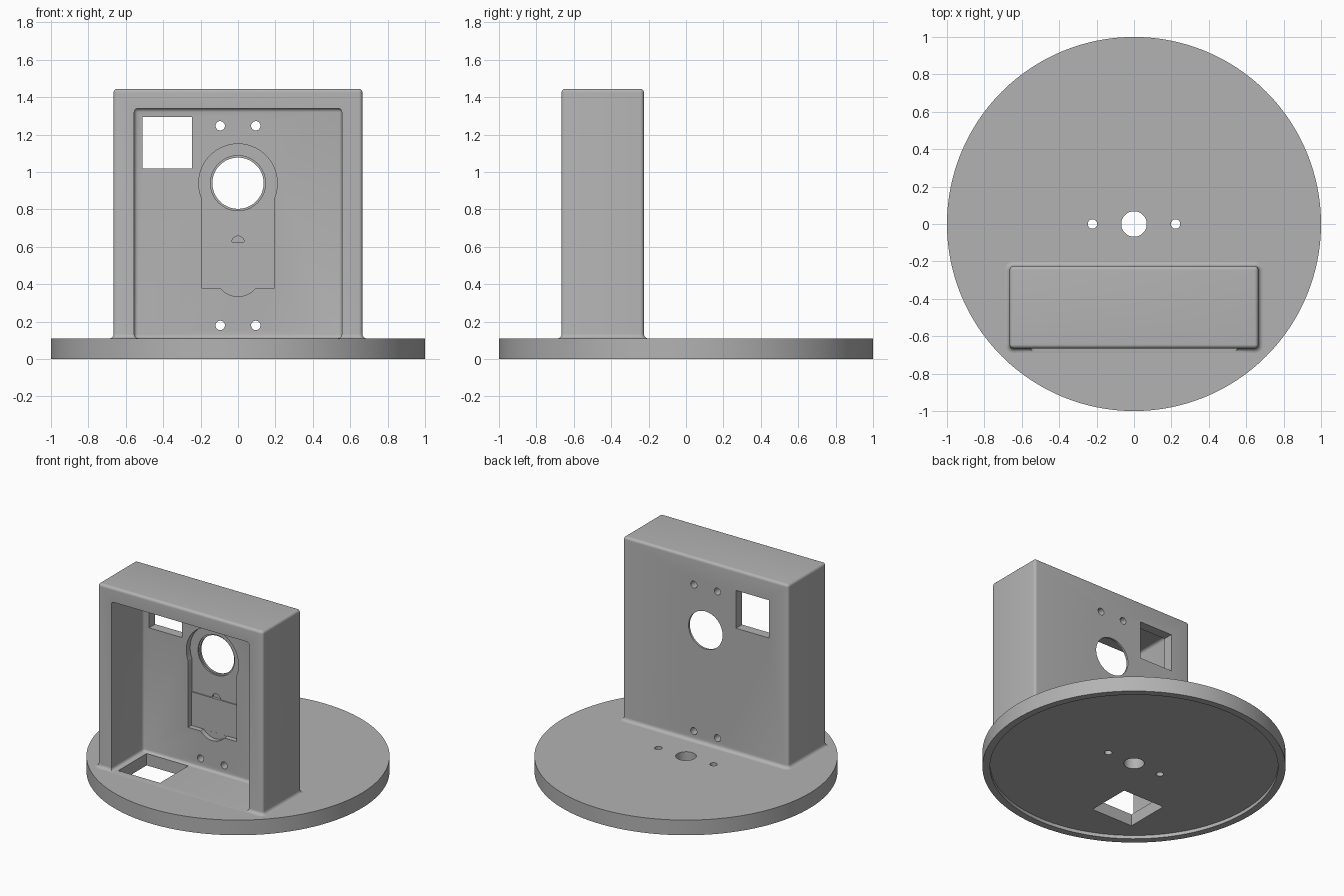
import bpy, bmesh
from math import sin, cos, pi, radians
from mathutils import Matrix, Vector

cube = bpy.data.objects.get("Cube")
if cube:
    bpy.data.objects.remove(cube)

grey = bpy.data.materials.new("matte grey")
grey.use_nodes = True
COLOUR = (0.45, 0.45, 0.45, 1)
grey.diffuse_color = COLOUR
grey.node_tree.nodes["Principled BSDF"].inputs["Base Color"].default_value = COLOUR

FLOOR = 0.11      # top of the round base
FRONT, BACK = -0.665, -0.225
WALL = -0.295     # inner face of the back wall
POCKET = -0.25    # bottom of the pocket in the back wall


def add_object(name, bm):
    bmesh.ops.recalc_face_normals(bm, faces=bm.faces)
    mesh = bpy.data.meshes.new(name)
    bm.to_mesh(mesh)
    bm.free()
    mesh.materials.append(grey)
    obj = bpy.data.objects.new(name, mesh)
    bpy.context.collection.objects.link(obj)
    return obj


def box(name, lo, hi, bevel=0):
    bm = bmesh.new()
    lo, hi = Vector(lo), Vector(hi)
    size = Matrix.Diagonal((*(hi - lo), 1))
    bmesh.ops.create_cube(bm, size=1, matrix=Matrix.Translation((lo + hi) / 2) @ size)
    if bevel:
        bmesh.ops.bevel(bm, geom=bm.edges[:], offset=bevel, segments=4,
                        profile=0.5, affect='EDGES')
    return add_object(name, bm)


def cylinder(name, centre, radius, depth, along_y=False, segments=64):
    bm = bmesh.new()
    turn = Matrix.Rotation(pi / 2 if along_y else 0, 4, 'X')
    bmesh.ops.create_cone(bm, cap_ends=True, segments=segments, radius1=radius,
                          radius2=radius, depth=depth,
                          matrix=Matrix.Translation(centre) @ turn)
    return add_object(name, bm)


def bore(name, x, z, radius, y0, y1, segments=64):
    return cylinder(name, (x, (y0 + y1) / 2, z), radius, y1 - y0, True, segments)


def apply_boolean(target, tool, operation='DIFFERENCE'):
    mod = target.modifiers.new("cut", 'BOOLEAN')
    mod.operation, mod.solver, mod.object = operation, 'EXACT', tool
    bpy.context.view_layer.objects.active = target
    bpy.ops.object.modifier_apply(modifier=mod.name)
    bpy.data.objects.remove(tool)


def rounded_housing():
    """Loft a rounded rectangle upward: flared foot, straight wall, rounded top."""
    top, r, foot, steps = 1.445, 0.02, 0.025, 5
    levels = [(foot, 0.1)]
    for i in range(steps + 1):
        a = i / steps * pi / 2
        levels.append((foot * (1 - sin(a)), FLOOR + foot * (1 - cos(a))))
    for i in range(steps + 1):
        a = i / steps * pi / 2
        levels.append((-r * (1 - cos(a)), top - r + r * sin(a)))
    bm = bmesh.new()
    rings = []
    mid, half_x, half_y = (FRONT + BACK) / 2, 0.665 - r, (BACK - FRONT) / 2 - r
    for grow, z in levels:
        ring = []
        for q, (sx, sy) in enumerate(((1, 1), (-1, 1), (-1, -1), (1, -1))):
            for i in range(steps + 1):
                a = (q + i / steps) * pi / 2
                rad = max(r + grow, 0.0005)
                ring.append(bm.verts.new((sx * half_x + rad * cos(a),
                                          mid + sy * half_y + rad * sin(a), z)))
        rings.append(ring)
    count = len(rings[0])
    for low, high in zip(rings, rings[1:]):
        for i in range(count):
            j = (i + 1) % count
            bm.faces.new((low[i], low[j], high[j], high[i]))
    bm.faces.new(rings[0])
    bm.faces.new(rings[-1])
    return add_object("housing", bm)


# Round base with a shallow recess underneath
base = cylinder("round_base", (0, 0, FLOOR / 2), 1, FLOOR, segments=128)
apply_boolean(base, cylinder("recess", (0, 0, 0), 0.95, 0.05, segments=128))
apply_boolean(base, cylinder("pivot_hole", (0, 0, FLOOR / 2), 0.068, 0.4))
for side in (-1, 1):
    apply_boolean(base, cylinder("screw_hole", (side * 0.222, 0, FLOOR / 2),
                                 0.025, 0.4, segments=32))

# Upright housing, hollow toward the front
housing = rounded_housing()
apply_boolean(housing, box("cavity", (-0.555, -0.9, FLOOR + 0.001),
                           (0.555, WALL, 1.34), 0.02))

# Square cable opening through the floor
for part in (base, housing):
    apply_boolean(part, box("floor_opening", (-0.515, -0.64, -0.2), (-0.18, -0.315, 0.2)))

# Keyhole pocket in the back wall: round head, straight body, thumb notch
lens_z, body_low, step_z = 0.94, 0.38, 0.625
apply_boolean(housing, bore("pocket_head", 0, lens_z, 0.21, WALL - 0.05, POCKET, 96))
apply_boolean(housing, box("pocket_body", (-0.195, WALL - 0.05, step_z),
                           (0.195, POCKET, lens_z)))
apply_boolean(housing, box("pocket_lower", (-0.195, WALL - 0.05, body_low),
                           (0.195, POCKET - 0.008, step_z + 0.01)))
apply_boolean(housing, bore("thumb_notch", 0, 0.458, 0.123, WALL - 0.05, POCKET - 0.0085))

# Small half-round dimple just above the step
dimple = bore("dimple", 0, step_z, 0.033, POCKET - 0.004, POCKET + 0.012, 32)
apply_boolean(dimple, box("lower_half", (-0.1, -0.5, 0.4), (0.1, 0, step_z)))
apply_boolean(housing, dimple)

# Lens hole with a shallow counterbore, screw holes and square window
apply_boolean(housing, bore("counterbore", 0, lens_z, 0.147, WALL, POCKET + 0.01))
apply_boolean(housing, bore("lens_hole", 0, lens_z, 0.137, WALL, -0.1))
for x in (-0.095, 0.095):
    for z in (0.18, 1.247):
        apply_boolean(housing, bore("screw_hole", x, z, 0.025, WALL - 0.05, -0.1, 32))
apply_boolean(housing, box("window", (-0.51, WALL - 0.05, 1.02), (-0.245, -0.1, 1.295)))

# Smooth curved surfaces, keep crisp edges
for part in (base, housing):
    bpy.ops.object.select_all(action='DESELECT')
    part.select_set(True)
    bpy.context.view_layer.objects.active = part
    bpy.ops.object.shade_smooth_by_angle(angle=radians(30))
